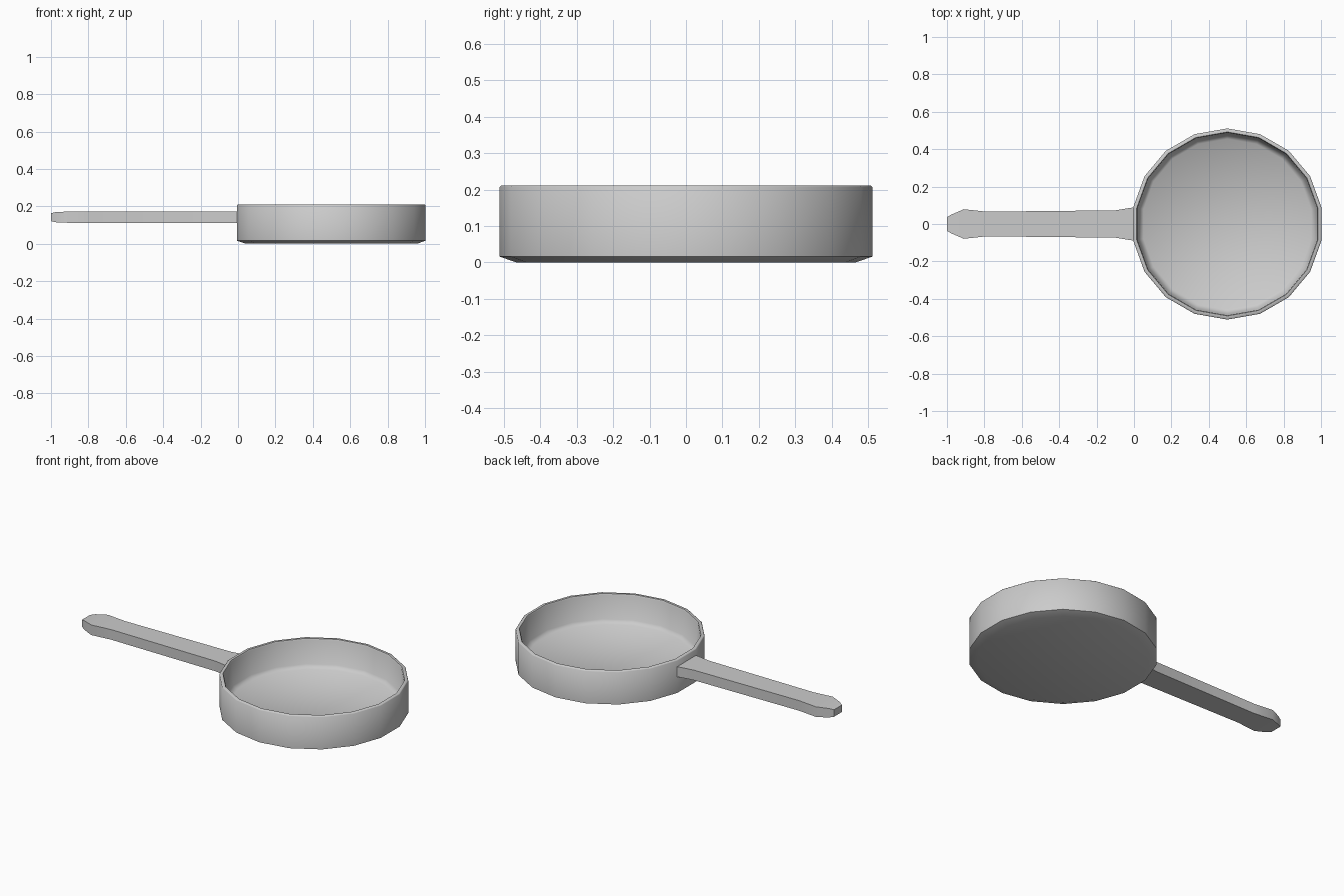
import bpy, bmesh, math

if "Cube" in bpy.data.objects:
    bpy.data.objects.remove(bpy.data.objects["Cube"])

def finish(bm, name, angle):
    bmesh.ops.recalc_face_normals(bm, faces=bm.faces)
    mesh = bpy.data.meshes.new(name)
    bm.to_mesh(mesh)
    bm.free()
    obj = bpy.data.objects.new(name, mesh)
    bpy.context.collection.objects.link(obj)
    bpy.ops.object.select_all(action='DESELECT')
    obj.select_set(True)
    bpy.context.view_layer.objects.active = obj
    bpy.ops.object.shade_smooth_by_angle(angle=math.radians(angle))
    return obj

def loft(bm, rings):
    # skin consecutive closed rings and cap both ends
    loops = [[bm.verts.new(p) for p in ring] for ring in rings]
    for a, b in zip(loops, loops[1:]):
        n = len(a)
        for i in range(n):
            j = (i + 1) % n
            bm.faces.new((a[i], a[j], b[j], b[i]))
    bm.faces.new(loops[0][::-1])
    bm.faces.new(loops[-1])

# pan body: 18-sided revolve of (radius, height), underside to inner floor
SIDES, CENTRE_X = 18, 0.499
profile = [(0.465, 0.0), (0.511, 0.016), (0.511, 0.207), (0.507, 0.211),
           (0.492, 0.211), (0.488, 0.203), (0.478, 0.065), (0.455, 0.045)]
rings = []
for r, z in profile:
    angles = [2 * math.pi * (i + 0.5) / SIDES for i in range(SIDES)]
    rings.append([(CENTRE_X + r * math.cos(a), r * math.sin(a), z) for a in angles])
bm = bmesh.new()
loft(bm, rings)
finish(bm, "pan_body", 50)

# handle: rectangular sections along x (x, half width, half thickness)
stations = [(-1.0, 0.037, 0.021), (-0.975, 0.051, 0.027), (-0.91, 0.079, 0.030),
            (-0.79, 0.066, 0.030), (-0.1, 0.073, 0.030), (0.005, 0.090, 0.030)]
HANDLE_Z = 0.142
bm = bmesh.new()
loft(bm, [[(x, -w, HANDLE_Z - t), (x, w, HANDLE_Z - t),
           (x, w, HANDLE_Z + t), (x, -w, HANDLE_Z + t)] for x, w, t in stations])
finish(bm, "handle", 30)
